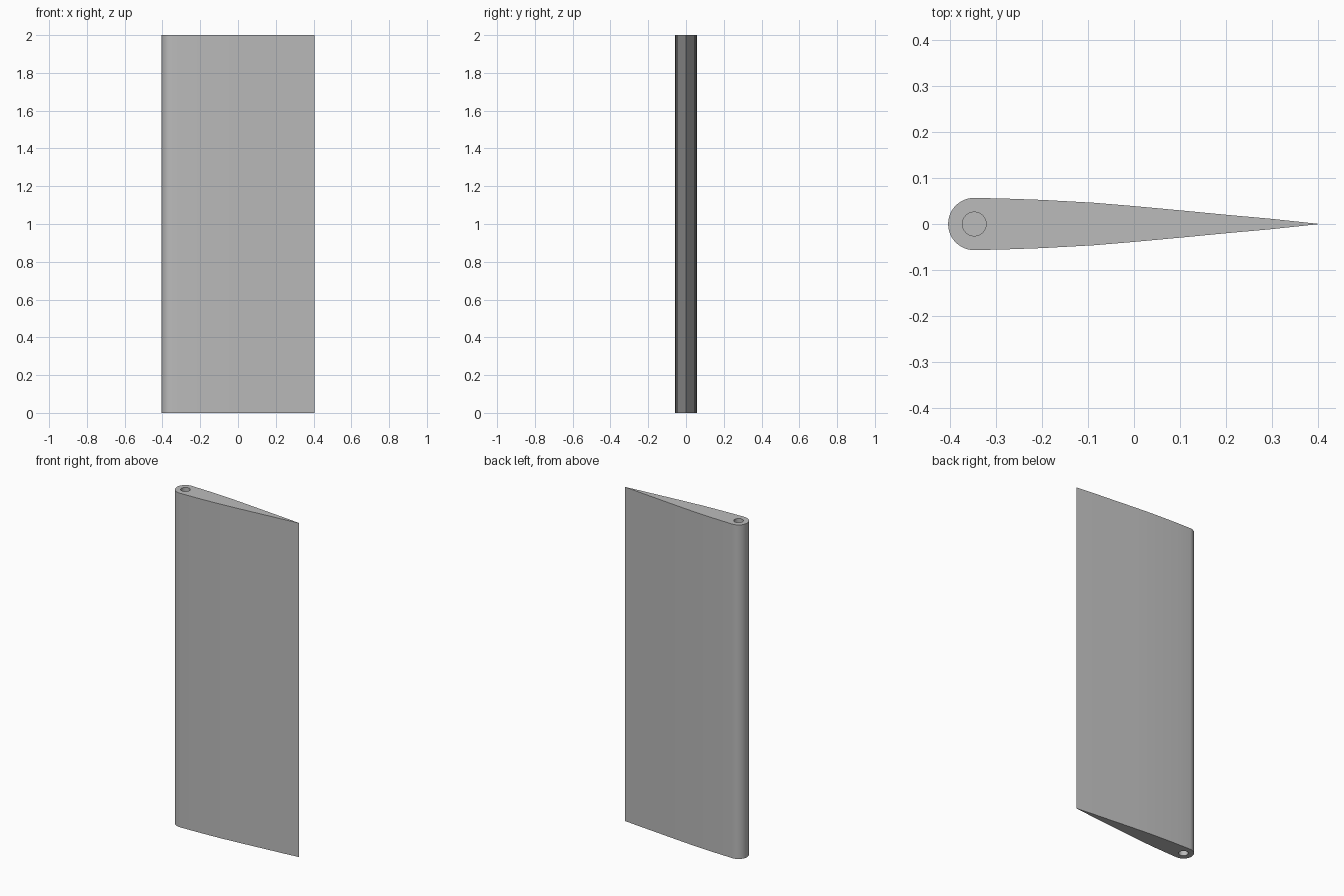
import bpy, bmesh, math

cube = bpy.data.objects.get("Cube")
if cube:
    bpy.data.objects.remove(cube, do_unlink=True)

HEIGHT = 2.0
NOSE_X, NOSE_R = -0.348, 0.057
HOLE_R, HOLE_DEPTH = 0.026, 0.2

grey = bpy.data.materials.new("plain_grey")
grey.use_nodes = True
grey.diffuse_color = (0.5, 0.5, 0.5, 1)
grey.node_tree.nodes["Principled BSDF"].inputs["Base Color"].default_value = (0.5, 0.5, 0.5, 1)


def extrude(name, outline, z0, z1):
    """Closed prism raised from a counter-clockwise outline."""
    bm = bmesh.new()
    base = bm.faces.new([bm.verts.new((x, y, z0)) for x, y in outline])
    grown = bmesh.ops.extrude_face_region(bm, geom=[base])["geom"]
    verts = [g for g in grown if isinstance(g, bmesh.types.BMVert)]
    bmesh.ops.translate(bm, verts=verts, vec=(0, 0, z1 - z0))
    bmesh.ops.recalc_face_normals(bm, faces=bm.faces)
    mesh = bpy.data.meshes.new(name)
    bm.to_mesh(mesh)
    bm.free()
    mesh.materials.append(grey)
    obj = bpy.data.objects.new(name, mesh)
    bpy.context.collection.objects.link(obj)
    return obj


def arc(radius, start, end, steps):
    return [(NOSE_X + radius * math.cos(a), radius * math.sin(a))
            for a in (start + (end - start) * i / steps for i in range(steps + 1))]


# Blade section: round nose, gently curved flanks, sharp trailing edge
flank = [(-0.27, 0.055), (-0.2, 0.0525), (-0.09, 0.0465), (0, 0.039),
         (0.1, 0.0298), (0.2, 0.0202), (0.3, 0.0112)]
outline = arc(NOSE_R, math.pi / 2, math.pi * 1.5, 24)
outline += [(x, -y) for x, y in flank] + [(0.405, 0)] + flank[::-1]
blade = extrude("blade", outline, 0, HEIGHT)

# Pivot sockets sunk into both ends
ring = arc(HOLE_R, 0, 2 * math.pi, 32)[:-1]
for name, z0, z1 in (("lower_socket_cutter", -0.1, HOLE_DEPTH),
                     ("upper_socket_cutter", HEIGHT - HOLE_DEPTH, HEIGHT + 0.1)):
    cutter = extrude(name, ring, z0, z1)
    cutter.hide_render = True
    cutter.hide_set(True)
    cut = blade.modifiers.new(name, 'BOOLEAN')
    cut.operation = 'DIFFERENCE'
    cut.solver = 'EXACT'
    cut.object = cutter

# Apply the cuts, then smooth the curved sides
bpy.context.view_layer.objects.active = blade
blade.select_set(True)
for mod in list(blade.modifiers):
    bpy.ops.object.modifier_apply(modifier=mod.name)
bpy.ops.object.shade_smooth_by_angle(angle=math.radians(30))
for obj in [o for o in bpy.data.objects if o.name.endswith("socket_cutter")]:
    bpy.data.objects.remove(obj, do_unlink=True)
